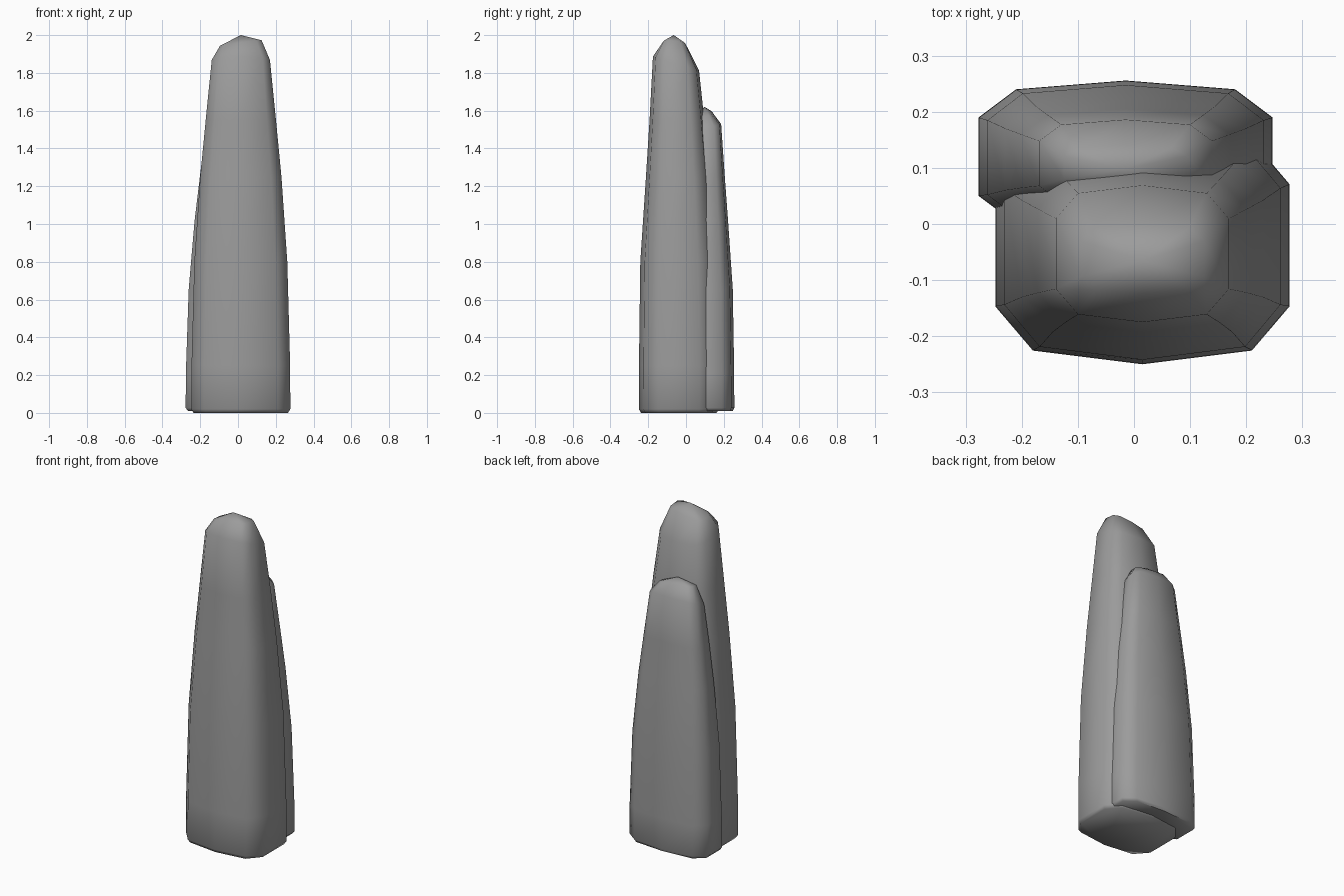
import bpy, bmesh, math

cube = bpy.data.objects.get("Cube")
if cube:
    bpy.data.objects.remove(cube, do_unlink=True)

# One grey stone colour
stone = bpy.data.materials.new("grey_stone")
stone.use_nodes = True
grey = (0.33, 0.33, 0.33, 1)
stone.diffuse_color = grey
stone.node_tree.nodes["Principled BSDF"].inputs["Base Color"].default_value = grey

# Ten-sided cross-section with chamfered corners and slightly bowed faces
QUARTER = [(1, 0.515), (0.745, 0.885)]
SECTION = (QUARTER + [(0, 1)] + [(-x, y) for x, y in reversed(QUARTER)]
           + [(-x, -y) for x, y in QUARTER] + [(0, -1)]
           + [(x, -y) for x, y in reversed(QUARTER)])

# Levels: height, half width, half depth, lean in y, tilt along x, tilt along y
LEVELS = [
    (0.00, 0.250, 0.200, 0.000, 0, 0),
    (0.02, 0.262, 0.212, 0.000, 0, 0),
    (0.25, 0.261, 0.211, 0.000, 0, 0),
    (0.80, 0.246, 0.202, -0.002, 0, 0),
    (1.25, 0.215, 0.168, -0.006, 0, 0),
    (1.55, 0.186, 0.145, -0.010, 0, 0),
    (1.85, 0.154, 0.122, -0.015, 0.0, -0.30),
    (1.955, 0.110, 0.062, -0.024, 0.13, -0.10),
]


def pillar(name, centre, turn, depth, height, lean, base):
    """Loft the section through all levels and close it with a low peak."""
    bm = bmesh.new()

    def place(x, y, z):
        return bm.verts.new((centre[0] + turn * x, centre[1] + turn * y,
                             base + z * (height - base) / 2))

    rings = []
    for z, w, d, shift, tilt_x, tilt_y in LEVELS:
        rings.append([place(sx * w, sy * d * depth + shift * lean,
                            z + tilt_x * sx * w + tilt_y * sy * d)
                      for sx, sy in SECTION])
    n = len(SECTION)
    for low, high in zip(rings, rings[1:]):
        for i in range(n):
            j = (i + 1) % n
            bm.faces.new((low[i], low[j], high[j], high[i]))
    bm.faces.new(rings[0])
    peak = place(0, -0.027 * lean, 2.0)
    for i in range(n):
        bm.faces.new((rings[-1][i], rings[-1][(i + 1) % n], peak))
    bmesh.ops.recalc_face_normals(bm, faces=bm.faces)

    mesh = bpy.data.meshes.new(name)
    bm.to_mesh(mesh)
    bm.free()
    mesh.materials.append(stone)
    obj = bpy.data.objects.new(name, mesh)
    bpy.context.collection.objects.link(obj)
    bpy.ops.object.select_all(action="DESELECT")
    obj.select_set(True)
    bpy.context.view_layer.objects.active = obj
    bpy.ops.object.shade_smooth_by_angle(angle=math.radians(60))
    return obj


# Tall front pillar, and a shorter, thinner one turned half round behind it
pillar("front_pillar", (0.015, -0.038), 1, 1.0, 2.0, 1.0, 0.0)
pillar("back_pillar", (-0.015, 0.12), -1, 0.64, 1.62, -0.8, 0.01)
